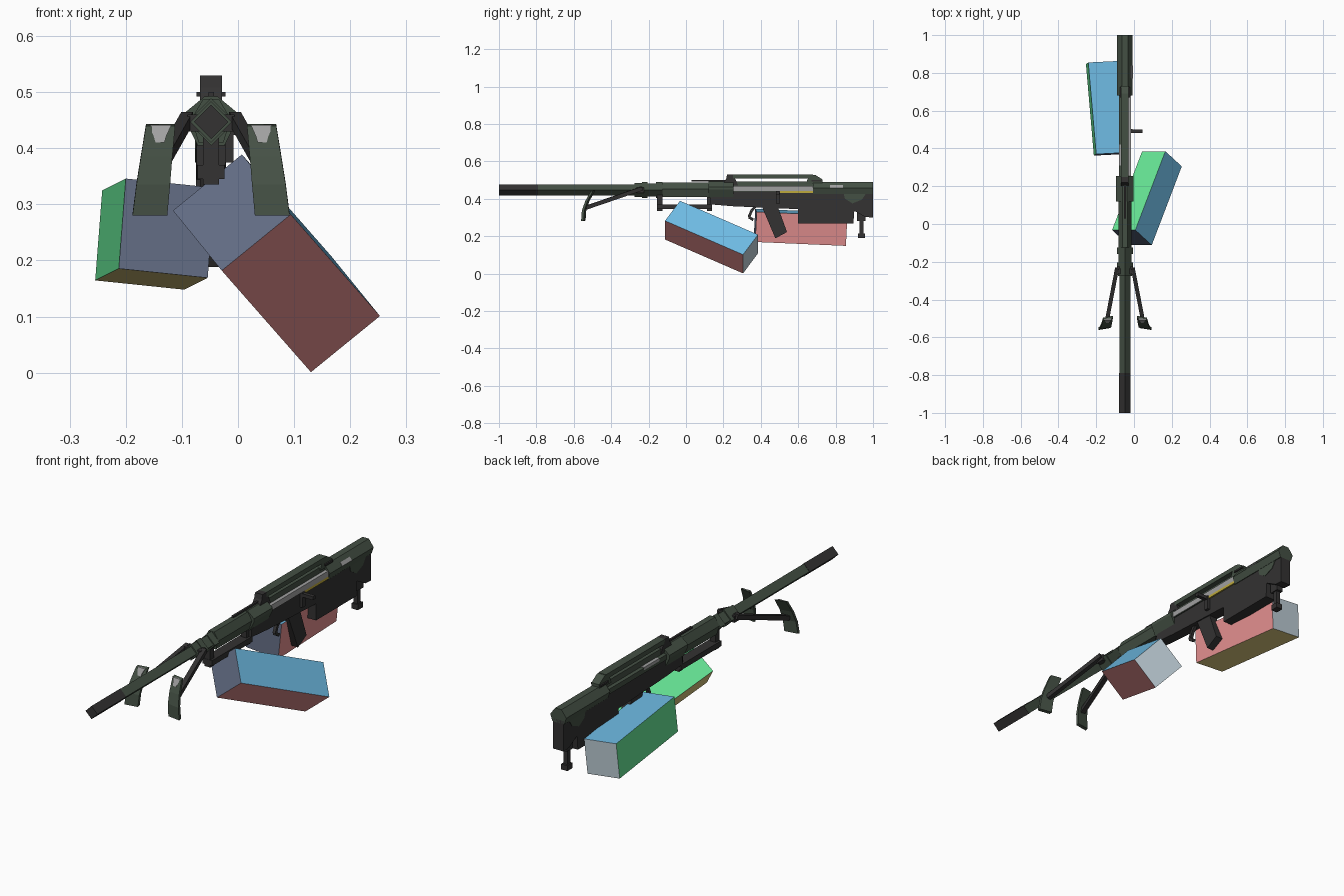
import bpy, bmesh
from mathutils import Vector

if "Cube" in bpy.data.objects:
    bpy.data.objects.remove(bpy.data.objects["Cube"])

CX = -0.048  # centre line of the rifle


def material(name, r, g, b):
    lin = [((c / 255 + 0.055) / 1.055) ** 2.4 for c in (r, g, b)]
    m = bpy.data.materials.new(name)
    m.use_nodes = True
    m.diffuse_color = (*lin, 1)
    m.node_tree.nodes["Principled BSDF"].inputs["Base Color"].default_value = (*lin, 1)
    return m


BLACK = material("black", 51, 50, 50)
GREEN = material("dark green", 68, 80, 68)
SILVER = material("silver", 160, 160, 160)
YELLOW = material("brass yellow", 190, 170, 60)
BLUE = material("sky blue", 111, 188, 229)
OLIVE = material("olive", 222, 202, 128)
LIME = material("bright green", 102, 229, 149)
RED = material("dusty red", 225, 142, 142)
SLATE = material("slate blue", 98, 108, 131)
PALE = material("pale grey", 193, 209, 218)


def finish(name, bm, *mats):
    bmesh.ops.recalc_face_normals(bm, faces=bm.faces)
    me = bpy.data.meshes.new(name)
    bm.to_mesh(me)
    bm.free()
    for m in mats:
        me.materials.append(m)
    ob = bpy.data.objects.new(name, me)
    bpy.context.collection.objects.link(ob)
    return ob


def loft(name, rings, mat):
    """Closed solid through a list of equally long point loops."""
    bm = bmesh.new()
    loops = [[bm.verts.new(p) for p in ring] for ring in rings]
    n = len(loops[0])
    for a, b in zip(loops, loops[1:]):
        for i in range(n):
            j = (i + 1) % n
            bm.faces.new((a[i], a[j], b[j], b[i]))
    bm.faces.new(loops[0])
    bm.faces.new(loops[-1])
    return finish(name, bm, mat)


def prism(name, half, y0, y1, mat):
    """Mirrored cross-section (half width, z) run along y."""
    prof = [(CX + x, z) for x, z in half] + [(CX - x, z) for x, z in reversed(half)]
    return loft(name, [[(x, y, z) for x, z in prof] for y in (y0, y1)], mat)


def side_shape(name, prof, half, mat, cx=CX):
    """Side outline (y, z) given a thickness across x."""
    return loft(name, [[(cx + s * half, y, z) for y, z in prof] for s in (-1, 1)], mat)


def box(name, x0, x1, y0, y1, z0, z1, mat):
    return side_shape(name, [(y0, z0), (y1, z0), (y1, z1), (y0, z1)], (x1 - x0) / 2, mat, (x0 + x1) / 2)


def tube(name, r, y0, y1, mat, z=0.447):
    """Four-sided tube standing on its edge."""
    return loft(name, [[(CX + r, y, z), (CX, y, z + r), (CX - r, y, z), (CX, y, z - r)]
                       for y in (y0, y1)], mat)


def bar(name, a, b, w, mat):
    a, b = Vector(a), Vector(b)
    u = (b - a).cross(Vector((0, 0, 1))).normalized() * w
    v = (b - a).cross(u).normalized() * w
    return loft(name, [[p + u + v, p - u + v, p - u - v, p + u - v] for p in (a, b)], mat)


def crate(name, origin, right, length, down):
    """Slanted box with a different colour on each side."""
    o, axes = Vector(origin), [Vector(v) for v in (right, length, down)]
    bm = bmesh.new()
    bmesh.ops.create_cube(bm, size=1)
    colour = {(0, 1): 0, (0, -1): 1, (1, 1): 2, (1, -1): 3, (2, 1): 4, (2, -1): 5}
    for f in bm.faces:
        n = f.normal
        k = max(range(3), key=lambda i: abs(n[i]))
        f.material_index = colour[(k, 1 if n[k] > 0 else -1)]
    for v in bm.verts:
        v.co = o + sum((axes[i] * (v.co[i] + 0.5) for i in range(3)), Vector())
    return finish(name, bm, RED, LIME, PALE, SLATE, OLIVE, BLUE)


# Two slanted crates below the rifle
crate("rear_crate", (-0.2, 0.37, 0.346), (0.1585, 0.008, -0.0165),
      (-0.042, 0.485, -0.021), (-0.0125, -0.008, -0.1605))
crate("front_crate", (0.007, -0.032, 0.389), (0.087, -0.08, -0.107),
      (0.159, 0.417, -0.181), (-0.123, 0.0, -0.1))

# Barrel and muzzle
tube("muzzle", 0.0305, -1.0, -0.79, BLACK)
tube("barrel", 0.029, -0.79, -0.2, GREEN)
for i, (r, a, b) in enumerate([(0.037, -0.275, -0.235), (0.042, -0.235, -0.205),
                               (0.035, -0.205, -0.16), (0.042, -0.16, -0.125)]):
    tube(f"barrel_collar_{i + 1}", r, a, b, GREEN)

# Handguard and the block joining it to the receiver
prism("handguard", [(0.014, 0.488), (0.035, 0.452), (0.022, 0.41)], -0.125, 0.2, GREEN)
prism("receiver_block", [(0.012, 0.492), (0.046, 0.464), (0.046, 0.45), (0.024, 0.405)], 0.12, 0.255, GREEN)
box("front_sight_rod", CX - 0.005, CX + 0.005, 0.03, 0.22, 0.492, 0.5, BLACK)

# Lower rail with its hangers
box("lower_rail", CX - 0.024, CX + 0.024, -0.155, 0.14, 0.345, 0.37, BLACK)
for y, place in ((-0.14, "front"), (0.125, "rear")):
    box(f"rail_hanger_{place}", CX - 0.014, CX + 0.014, y - 0.014, y + 0.014, 0.335, 0.42, BLACK)

# Receiver: narrow middle with a shelf on each side, roof-shaped rear
prism("receiver_top", [(0.014, 0.492), (0.017, 0.467), (0.031, 0.464), (0.031, 0.44)], 0.25, 0.69, GREEN)
prism("stock_top", [(0.016, 0.49), (0.041, 0.457), (0.03, 0.425)], 0.68, 1.0, GREEN)
side_shape("receiver_lower", [(0.13, 0.405), (0.25, 0.44), (0.7, 0.44), (0.7, 0.34),
                              (0.36, 0.355), (0.25, 0.36), (0.13, 0.37)], 0.026, BLACK)
side_shape("stock", [(0.6, 0.44), (1.0, 0.44), (1.0, 0.30), (0.96, 0.302), (0.9, 0.335),
                     (0.895, 0.268), (0.6, 0.268)], 0.0265, BLACK)

# Bolt, cartridge strip and bolt handle on the left side
box("bolt", CX, CX + 0.033, 0.25, 0.68, 0.442, 0.468, SILVER)
box("cartridge_strip", CX, CX + 0.033, 0.5, 0.68, 0.43, 0.442, YELLOW)
box("bolt_handle", CX, 0.045, 0.482, 0.5, 0.424, 0.44, BLACK)
box("bolt_handle_root", CX, -0.008, 0.482, 0.503, 0.375, 0.442, BLACK)

# Worn metal on the right shelf and on the left slope of the stock
box("shelf_wear", CX - 0.0325, CX - 0.016, 0.31, 0.42, 0.455, 0.468, SILVER)
loft("stock_wear", [[(CX + x, y, z) for x, z in ((0.031, 0.4725), (0.042, 0.458), (0.039, 0.455), (0.028, 0.4695))]
                    for y in (0.77, 0.84)], SILVER)

# Camouflage plates on both sides of the stock
for s, side in ((-1, "right"), (1, "left")):
    side_shape(f"stock_patch_{side}", [(0.84, 0.44), (0.85, 0.4), (0.89, 0.375), (0.94, 0.395), (0.97, 0.44)],
               0.002, GREEN, CX + s * 0.027)

# Carrying handle with rear sight
box("carry_handle", CX - 0.0195, CX + 0.0195, 0.25, 0.68, 0.508, 0.53, GREEN)
side_shape("handle_front_post", [(0.19, 0.47), (0.28, 0.47), (0.262, 0.508), (0.25, 0.53), (0.22, 0.53),
                                 (0.215, 0.508)], 0.0195, BLACK)
side_shape("handle_rear_post", [(0.64, 0.48), (0.73, 0.48), (0.73, 0.503), (0.69, 0.528),
                                (0.66, 0.528)], 0.0195, GREEN)
box("rear_sight", CX - 0.026, CX + 0.026, 0.67, 0.725, 0.492, 0.5, BLACK)

# Pistol grip and trigger
side_shape("pistol_grip", [(0.405, 0.36), (0.49, 0.36), (0.54, 0.222), (0.478, 0.188)], 0.02, BLACK)
trigger = [(0.375, 0.365), (0.35, 0.335), (0.336, 0.302), (0.36, 0.287)]
for i, (a, b) in enumerate(zip(trigger, trigger[1:])):
    bar(f"trigger_segment_{i + 1}", (CX, *a), (CX, *b), 0.007, BLACK)

# Rear monopod
box("monopod_socket", CX - 0.016, CX + 0.016, 0.915, 0.96, 0.28, 0.33, BLACK)
box("monopod", CX - 0.01, CX + 0.01, 0.927, 0.948, 0.21, 0.29, BLACK)
box("monopod_foot", CX - 0.016, CX + 0.016, 0.92, 0.957, 0.19, 0.215, BLACK)

# Bipod: legs with curved foot plates, one per side
box("bipod_mount", CX - 0.042, CX + 0.042, -0.265, -0.225, 0.43, 0.46, BLACK)
foot = [(0.09, 0.026, -0.505, 0.44), (0.097, 0.028, -0.535, 0.385),
        (0.103, 0.03, -0.552, 0.335), (0.109, 0.031, -0.556, 0.28)]
for s, side in ((-1, "right"), (1, "left")):
    bar(f"bipod_leg_{side}", (CX + s * 0.042, -0.235, 0.455), (CX + s * 0.1, -0.535, 0.352), 0.0105, BLACK)
    rings = []
    for dx, w, y, z in foot:
        m = CX + s * dx
        tilt = -s * 0.005
        rings.append([(m - w, y - tilt, z), (m + w, y + tilt, z),
                      (m + w, y + tilt + 0.014, z + 0.003), (m - w, y - tilt + 0.014, z + 0.003)])
    loft(f"bipod_foot_{side}", rings, GREEN)
    # Worn patch at the top of the plate
    m = CX + s * 0.091
    loft(f"foot_wear_{side}", [[(m - w, y, z), (m + w, y, z), (m + w, y + 0.006, z), (m - w, y + 0.006, z)]
                               for w, y, z in ((0.02, -0.5075, 0.441), (0.011, -0.518, 0.421),
                                               (0.008, -0.524, 0.41))], SILVER)
